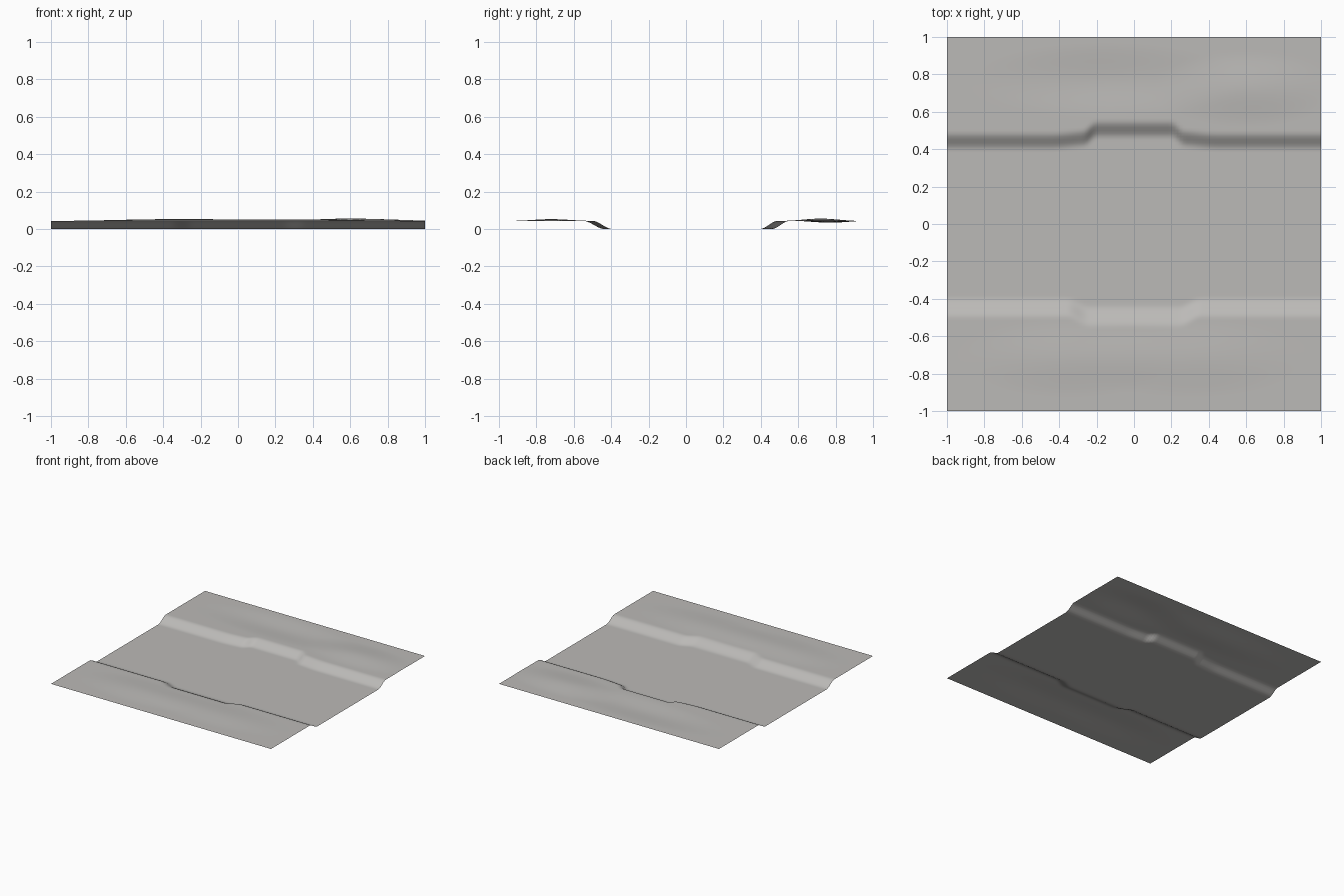
import bpy, bmesh, math

cube = bpy.data.objects.get("Cube")
if cube:
    bpy.data.objects.remove(cube, do_unlink=True)

BANK = 0.044  # height of the land beside the channel


def smooth(a, b, t):
    t = min(1, max(0, (t - a) / (b - a)))
    return t * t * (3 - 2 * t)


def mound(x, y, cx, cy, rx, ry, h):
    d = math.hypot((x - cx) / rx, (y - cy) / ry)
    return h * (1 - smooth(0, 1, d))


def height(x, y):
    # Channel with a wider bay in the middle of each bank
    if y > 0:
        bay = 1 - smooth(0.2, 0.27, abs(x))
        shift = 0.045 * bay + 0.018 * (1 - smooth(0.2, 0.45, abs(x)))
        start, end = 0.395 + shift, 0.49 + shift
    else:
        bay = 1 - smooth(0.24, 0.36, abs(x))
        start, end = 0.395 + 0.04 * bay, 0.50 + 0.05 * bay
    z = BANK * smooth(start, end, abs(y))

    # Gentle rises and a hollow on the land
    z += mound(x, y, 0.6, 0.72, 0.5, 0.2, 0.012)
    z += mound(x, y, -0.15, 0.77, 0.75, 0.2, -0.010)
    z += mound(x, y, -0.35, -0.72, 0.6, 0.21, 0.009)
    z += mound(x, y, 0.3, -0.72, 0.65, 0.21, 0.008)
    return max(z, 0)


# Ground sheet
bm = bmesh.new()
bmesh.ops.create_grid(bm, x_segments=120, y_segments=120, size=1)
for v in bm.verts:
    v.co.z = height(v.co.x, v.co.y)
for f in bm.faces:
    f.smooth = True
mesh = bpy.data.meshes.new("channel_ground")
bm.to_mesh(mesh)
bm.free()
ground = bpy.data.objects.new("channel_ground", mesh)
bpy.context.collection.objects.link(ground)

# Stone grey
grey = bpy.data.materials.new("warm_grey")
grey.use_nodes = True
color = (0.5, 0.49, 0.475, 1)
grey.diffuse_color = color
grey.node_tree.nodes["Principled BSDF"].inputs["Base Color"].default_value = color
mesh.materials.append(grey)
